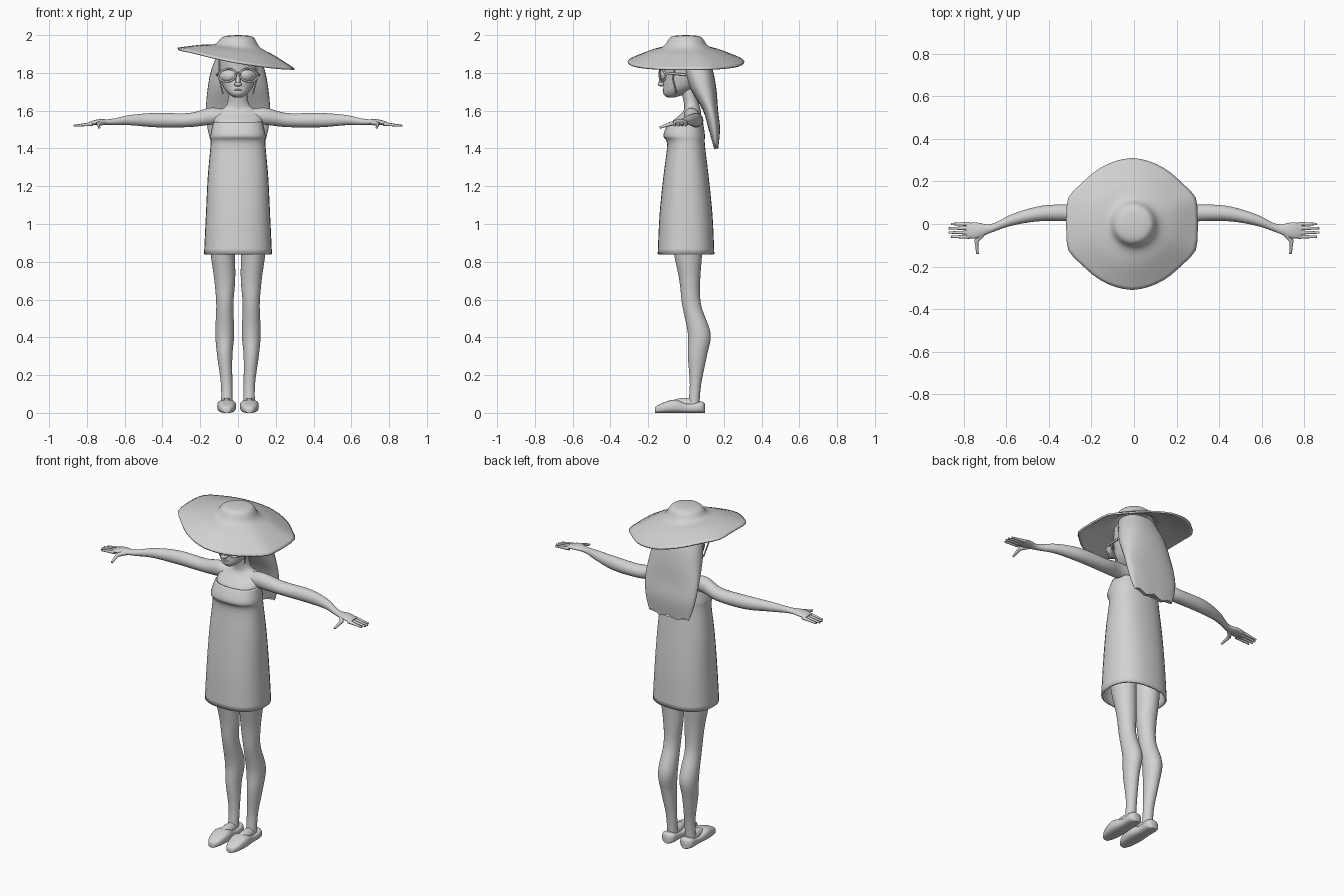
import bpy
import bmesh
from math import sin, cos, pi, hypot, atan2, copysign, exp, tau

if "Cube" in bpy.data.objects:
    bpy.data.objects.remove(bpy.data.objects["Cube"])

grey = (.65, .65, .65, 1)
material = bpy.data.materials.new("plain grey")
material.use_nodes = True
material.diffuse_color = grey
material.node_tree.nodes["Principled BSDF"].inputs["Base Color"].default_value = grey


def add_object(name, data, mirror):
    """Link a mesh or curve as a named object, mirrored across x if asked."""
    data.materials.append(material)
    obj = bpy.data.objects.new(name, data)
    bpy.context.collection.objects.link(obj)
    if mirror:
        obj.modifiers.new("mirror", 'MIRROR')
    return obj


def finish(name, bm, mirror=False, thickness=0):
    """Turn a bmesh into a smooth shaded object."""
    bmesh.ops.recalc_face_normals(bm, faces=bm.faces)
    mesh = bpy.data.meshes.new(name)
    bm.to_mesh(mesh)
    bm.free()
    mesh.shade_smooth()
    mesh.set_sharp_from_angle(angle=1)
    obj = add_object(name, mesh, mirror)
    if thickness:
        shell = obj.modifiers.new("thickness", 'SOLIDIFY')
        shell.thickness = thickness
        shell.offset = -1


def smooth_rings(rings, steps=5):
    """Fill in rings between the given ones along a smooth spline."""
    padded = [rings[0], *rings, rings[-1]]
    for before, start, end, after in zip(padded, padded[1:], padded[2:], padded[3:]):
        for step in range(steps):
            t = step / steps
            ring = []
            for a, b, c, d in zip(before, start, end, after):
                slope_in, slope_out = (c - a) / 2, (d - b) / 2
                bend = slope_in * (1 - t) - slope_out * t + (c - b) * (2 * t - 1)
                ring.append(b + (c - b) * t + t * (1 - t) * bend)
            yield ring
    yield rings[-1]


def loft(name, axis, rings, power=2, start_cap=True, end_cap=True, shape=None,
         sides=32, **options):
    """Skin rounded rings: position, centre a, centre b, radius a, radius b."""
    bm = bmesh.new()
    loops = []
    for position, centre_a, centre_b, radius_a, radius_b in smooth_rings(rings):
        loop = []
        for i in range(sides):
            c, s = cos(tau * i / sides), sin(tau * i / sides)
            a = centre_a + radius_a * copysign(abs(c) ** (2 / power), c)
            b = centre_b + radius_b * copysign(abs(s) ** (2 / power), s)
            point = {'x': (position, a, b), 'y': (a, position, b), 'z': (a, b, position)}[axis]
            loop.append(bm.verts.new(shape(*point) if shape else point))
        loops.append(loop)
    for lower, upper in zip(loops, loops[1:]):
        for i in range(sides):
            bm.faces.new((lower[i - 1], lower[i], upper[i], upper[i - 1]))
    if start_cap:
        bm.faces.new(loops[0])
    if end_cap:
        bm.faces.new(loops[-1])
    finish(name, bm, **options)


def tube(name, points, radius, end_scale=1, cyclic=False, mirror=False):
    """Round rod along a path, tapering evenly to its end."""
    curve = bpy.data.curves.new(name, 'CURVE')
    curve.dimensions = '3D'
    curve.bevel_depth = radius
    curve.use_fill_caps = True
    spline = curve.splines.new('POLY')
    spline.points.add(len(points) - 1)
    spline.use_cyclic_u = cyclic
    for i, (point, position) in enumerate(zip(spline.points, points)):
        point.co = (*position, 1)
        point.radius = 1 + (end_scale - 1) * i / (len(points) - 1)
    add_object(name, curve, mirror)


def ball(name, centre, size, mirror=False):
    """Stretched ball."""
    bm = bmesh.new()
    bmesh.ops.create_uvsphere(bm, u_segments=20, v_segments=12, radius=1)
    for vert in bm.verts:
        vert.co = [c + s * p for c, s, p in zip(centre, size, vert.co)]
    finish(name, bm, mirror)


# Sun hat: turned profile whose brim tips to the left and has four blunt corners
def bend_brim(x, y, z):
    angle = atan2(y, x)
    weight = max(0, hypot(x, y) - .08) * 4
    corner = sum(exp(-((abs(angle) - a) * 5) ** 2) for a in (.4, pi - .4))
    grow = 1 + weight * (.07 * corner - .03 * abs(sin(2 * angle)))
    lift = weight * (.02 * cos(angle) ** 2 - .06 * cos(angle))
    return x * grow - .01 * weight, y * grow, z + lift


hat_profile = [(2, .01), (1.99, .08), (1.94, .12), (1.91, .2), (1.86, .31)]
loft("sun_hat", 'z', [(z, 0, 0, r, r) for z, r in hat_profile], sides=48,
     end_cap=False, shape=bend_brim, thickness=.01)

# Head and face
loft("head", 'z', [
    (1.67, 0, -.08, .02, .02), (1.69, 0, -.06, .05, .06), (1.73, 0, -.03, .08, .09),
    (1.81, 0, -.01, .1, .11), (1.89, 0, -.01, .1, .11), (1.94, 0, 0, .05, .05)])
tube("nose_bridge", [(0, -.12, 1.79), (0, -.135, 1.745)], .012)
ball("nose_tip", (0, -.13, 1.74), (.02, .02, .012))
ball("upper_lip", (0, -.11, 1.71), (.025, .015, .006))
ball("lower_lip", (0, -.105, 1.7), (.02, .015, .007))

# Sunglasses
rim = []
for i in range(24):
    angle = tau * i / 24
    x = .056 + .046 * cos(angle) - .006 * sin(angle)
    rim.append((x, 3 * x * x - .14, 1.787 + .034 * sin(angle)))
tube("glasses_frame", rim, .005, cyclic=True, mirror=True)
lens = bmesh.new()
lens.faces.new([lens.verts.new(point) for point in rim])
finish("glasses_lens", lens, mirror=True, thickness=.004)
tube("glasses_bridge", [(-.014, -.14, 1.8), (.014, -.14, 1.8)], .005)
tube("glasses_temple", [(.1, -.11, 1.8), (.11, 0, 1.79)], .006, mirror=True)


# Long hair behind the shoulders, with a scalloped lower edge
def scallop(x, y, z):
    return x, y, z + max(0, 1.5 - z) * .12 * cos(x * 60)


loft("hair", 'z', [
    (1.4, 0, .16, .13, .01), (1.5, 0, .15, .16, .03), (1.6, 0, .13, .17, .04),
    (1.72, 0, .09, .16, .07), (1.82, 0, .06, .14, .08), (1.92, 0, .02, .1, .08)],
    power=2.4, shape=scallop)
tube("hair_strand", [(.1, -.05, 1.87), (.1, -.07, 1.77), (.08, -.05, 1.69)], .004, mirror=True)

# Neck and upper body
loft("upper_body", 'z', [
    (1.45, 0, 0, .12, .08), (1.53, 0, 0, .13, .08), (1.59, 0, .03, .12, .05),
    (1.63, 0, .03, .06, .04), (1.72, 0, .01, .05, .04)])

# Strapless dress, open at the hem
loft("dress", 'z', [
    (.84, 0, 0, .18, .15), (1.05, 0, 0, .17, .14), (1.25, 0, 0, .16, .12),
    (1.42, 0, 0, .145, .1), (1.47, 0, -.01, .146, .11), (1.54, 0, 0, .13, .09)],
    power=2.4, start_cap=False, end_cap=False, thickness=.01)

# Arms running into the palms
loft("arm", 'x', [
    (.08, .03, 1.57, .04, .04), (.15, .03, 1.57, .04, .045), (.26, .05, 1.55, .04, .037),
    (.43, .05, 1.55, .036, .038), (.57, .02, 1.55, .027, .027), (.67, -.02, 1.54, .02, .016),
    (.74, -.03, 1.54, .037, .014), (.79, -.03, 1.53, .033, .01)], mirror=True)

# Fingers and thumbs
for i, finger in enumerate(("little", "ring", "middle", "index")):
    y, tip = -.02 * i, .875 - .01 * abs(i - 1.5)
    tube(finger + "_finger", [(.77, y, 1.53), (tip, y, 1.52)], .01, .5, mirror=True)
tube("thumb", [(.7, -.03, 1.54), (.74, -.08, 1.53), (.735, -.14, 1.51)], .015, .4, mirror=True)

# Legs with rounded calves
loft("leg", 'z', [
    (.03, .06, .04, .03, .03), (.15, .06, .05, .03, .03), (.3, .07, .06, .04, .05),
    (.42, .07, .07, .05, .06), (.57, .07, .03, .045, .05), (.7, .07, .02, .055, .055),
    (.85, .08, .01, .065, .075), (1, .08, 0, .07, .085)], mirror=True)

# Flat shoes, with the instep rising out of them
shoe_profile = [(-.165, .03, .02), (-.13, .05, .04), (-.06, .07, .05),
                (.01, .05, .04), (.08, .06, .04), (.1, .05, .02)]
loft("shoe", 'y', [(y, .06, top / 2, width, top / 2) for y, top, width in shoe_profile],
     power=2.8, mirror=True)
ball("foot", (.06, 0, .05), (.03, .08, .03), mirror=True)
